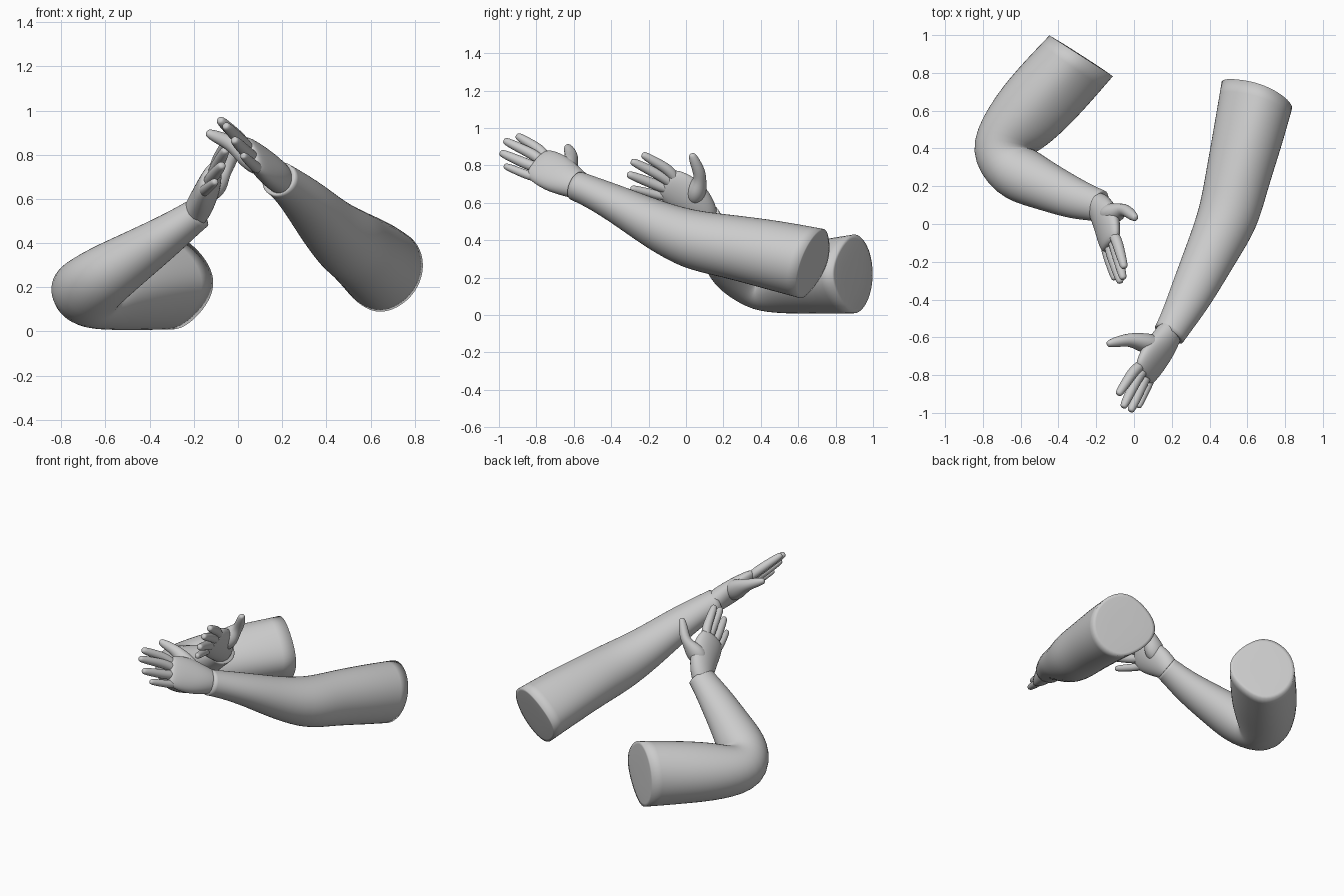
import bpy, bmesh, math
from mathutils import Vector

cube = bpy.data.objects.get("Cube")
if cube:
    bpy.data.objects.remove(cube, do_unlink=True)

grey = bpy.data.materials.new("plain grey")
grey.use_nodes = True
grey.diffuse_color = (0.6, 0.6, 0.6, 1)
grey.node_tree.nodes["Principled BSDF"].inputs["Base Color"].default_value = (0.6, 0.6, 0.6, 1)


def loft(name, stations, hint=None, sides=12, start_normal=None, rims=False, dome=0.5, inner=0):
    """Skin elliptical rings (centre, half width, half height) into a closed, smoothed tube.
    inner (+1 or -1) is the side on which the first rings are pinched to a ridge."""
    bm = bmesh.new()
    crease = bm.edges.layers.float.new("crease_edge")
    pts = [Vector(s[0]) for s in stations]
    last = len(pts) - 1

    def ring(i, scale=1.045, push=0.0):
        a = (pts[i] - pts[max(i - 1, 0)]).normalized()
        b = (pts[min(i + 1, last)] - pts[i]).normalized()
        t = (a + b).normalized()
        if i == 0 and start_normal:
            t = -Vector(start_normal).normalized()
        h = Vector(hint) if hint else t.cross(Vector((0, 0, 1)))
        side = (h - t * h.dot(t)).normalized()
        up = side.cross(t)
        w, d = stations[i][1] * scale, stations[i][2] * scale
        pinch = 0.32 * max(0, 1 - i / 3)
        verts = []
        for k in range(sides):
            c, s = math.cos(k * math.tau / sides), math.sin(k * math.tau / sides)
            squeeze = 1 - pinch * max(0, c * inner)
            verts.append(bm.verts.new(pts[i] + t * push + side * w * c + up * d * s * squeeze))
        return verts

    rings = [ring(0, 0.65, -min(stations[0][1:]) * dome)]
    rings += [ring(i) for i in range(last + 1)]
    rings += [ring(last, 0.65, min(stations[last][1:]) * dome)]
    for r, s in zip(rings, rings[1:]):
        for k in range(sides):
            n = (k + 1) % sides
            bm.faces.new((r[k], r[n], s[n], s[k]))
    bm.faces.new(rings[0][::-1])
    bm.faces.new(rings[-1])
    # Keep cut ends crisp
    if rims:
        for r in (rings[1], rings[-2]):
            for k in range(sides):
                bm.edges.get((r[k], r[(k + 1) % sides]))[crease] = 1.0
    bmesh.ops.recalc_face_normals(bm, faces=bm.faces)
    for f in bm.faces:
        f.smooth = True
    mesh = bpy.data.meshes.new(name)
    bm.to_mesh(mesh)
    bm.free()
    mesh.materials.append(grey)
    obj = bpy.data.objects.new(name, mesh)
    bpy.context.collection.objects.link(obj)
    sub = obj.modifiers.new("smooth", "SUBSURF")
    sub.levels = sub.render_levels = 2


def hand(side_name, palm, across, fingers, thumb):
    """Palm, four fingers (knuckle, tip) and a thumb (base, middle, tip)."""
    loft(side_name + "_palm", palm, across)
    centre = Vector(palm[2][0])
    for label, (knuckle, tip) in zip(("index", "middle", "ring", "little"), fingers):
        k, t = Vector(knuckle), Vector(tip)
        r = 0.025 if label == "little" else 0.029
        loft(f"{side_name}_{label}_finger",
             [(k.lerp(centre, 0.35), r, r), (k, r * 1.08, r * 1.08), (k.lerp(t, 0.5), r * 0.95, r * 0.95),
              (k.lerp(t, 0.9), r * 0.8, r * 0.8)], across, 8, dome=0.8)
    # Thumb with the fleshy mound at its root
    b, m, t = (Vector(p) for p in thumb)
    loft(side_name + "_thumb", [(b, 0.07, 0.06), (b.lerp(m, 0.5), 0.064, 0.052), (m, 0.038, 0.036),
                                (m.lerp(t, 0.6), 0.031, 0.029), (m.lerp(t, 0.9), 0.023, 0.021)],
         across, 8, dome=0.8)


# Left arm, stretched forward
loft("left_arm", [
    ((0.65, 0.68, 0.275), 0.2, 0.2),
    ((0.60, 0.45, 0.325), 0.185, 0.188),
    ((0.54, 0.21, 0.372), 0.168, 0.168),
    ((0.5, 0.03, 0.4), 0.162, 0.16),
    ((0.41, -0.15, 0.475), 0.138, 0.132),
    ((0.31, -0.36, 0.59), 0.118, 0.1),
    ((0.23, -0.51, 0.66), 0.093, 0.083),
    ((0.185, -0.585, 0.69), 0.085, 0.08)],
    start_normal=(0.36, 0.9, -0.33), rims=True, dome=0.02, inner=1)

hand("left",
     [((0.2, -0.55, 0.68), 0.072, 0.065), ((0.165, -0.62, 0.715), 0.092, 0.066),
      ((0.115, -0.69, 0.755), 0.116, 0.06), ((0.055, -0.79, 0.81), 0.106, 0.04)],
     (-0.09, 0.045, 0.15),
     [((0.0, -0.775, 0.88), (-0.085, -0.905, 0.96)), ((0.02, -0.81, 0.855), (-0.06, -0.975, 0.935)),
      ((0.05, -0.835, 0.8), (-0.02, -0.995, 0.87)), ((0.09, -0.815, 0.735), (0.02, -0.975, 0.8))],
     ((0.1, -0.64, 0.765), (-0.025, -0.61, 0.85), (-0.14, -0.635, 0.9)))

# Right arm, bent at the elbow
loft("right_arm", [
    ((-0.28, 0.89, 0.22), 0.2, 0.215),
    ((-0.47, 0.68, 0.2), 0.205, 0.198),
    ((-0.62, 0.52, 0.18), 0.187, 0.175),
    ((-0.71, 0.38, 0.168), 0.182, 0.15),
    ((-0.63, 0.27, 0.235), 0.162, 0.145),
    ((-0.49, 0.21, 0.325), 0.132, 0.122),
    ((-0.32, 0.135, 0.435), 0.11, 0.093),
    ((-0.23, 0.11, 0.5), 0.092, 0.078),
    ((-0.18, 0.095, 0.535), 0.085, 0.072)],
    start_normal=(0.54, 0.84, 0), rims=True, dome=0.02, inner=-1)

hand("right",
     [((-0.2, 0.11, 0.52), 0.07, 0.06), ((-0.17, 0.07, 0.575), 0.092, 0.062),
      ((-0.14, 0.005, 0.64), 0.114, 0.058), ((-0.125, -0.1, 0.705), 0.1, 0.04)],
     (0.07, 0.045, 0.15),
     [((-0.09, -0.09, 0.775), (-0.05, -0.235, 0.86)), ((-0.1, -0.125, 0.74), (-0.055, -0.295, 0.825)),
      ((-0.125, -0.145, 0.69), (-0.07, -0.315, 0.755)), ((-0.155, -0.125, 0.635), (-0.1, -0.3, 0.68))],
     ((-0.13, 0.05, 0.645), (-0.05, 0.08, 0.745), (0.01, 0.03, 0.86)))
